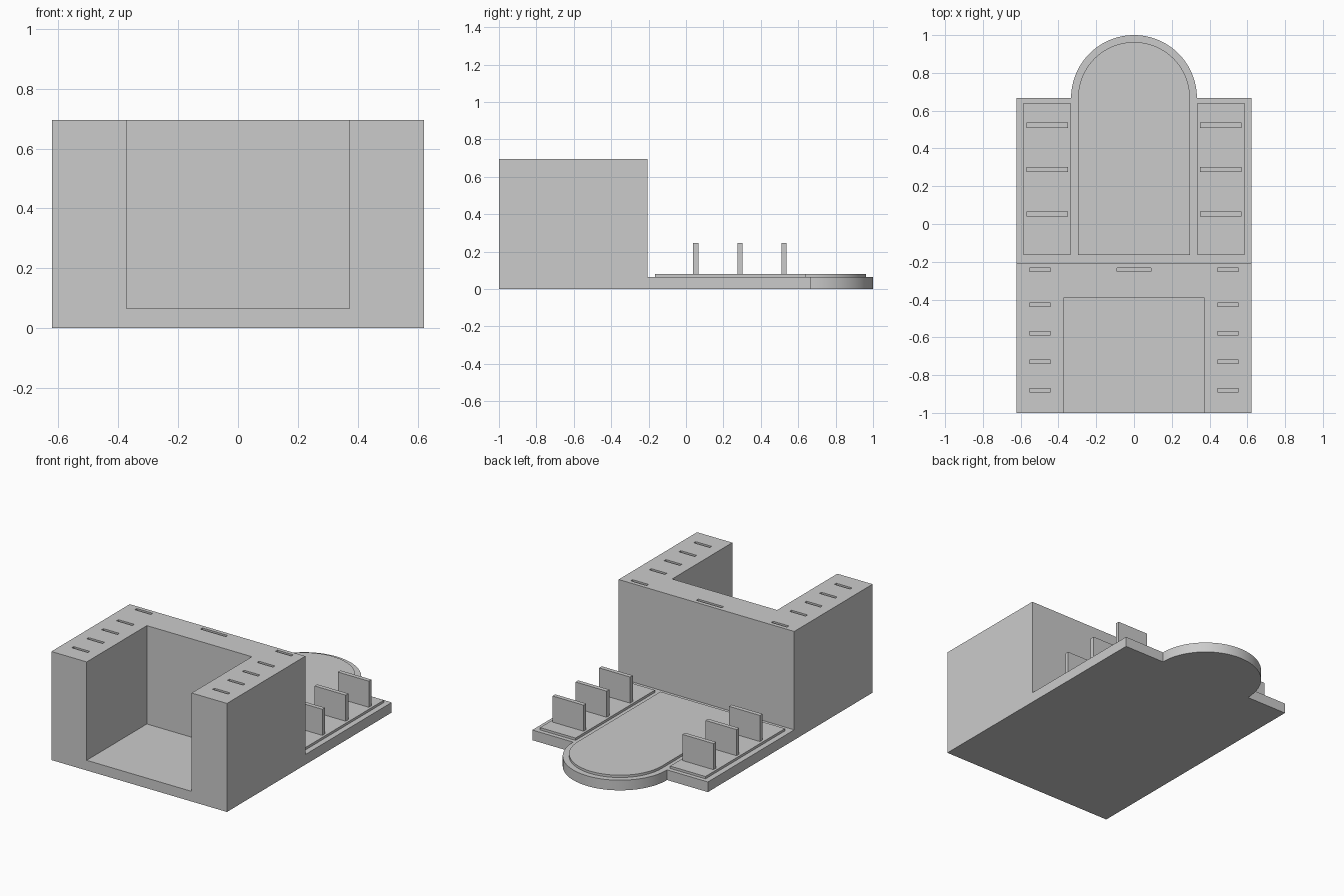
import bpy, bmesh, math

if "Cube" in bpy.data.objects:
    bpy.data.objects.remove(bpy.data.objects["Cube"])

HALF_W = 0.622      # half width of the whole model
WALL_Y = -0.207     # back face of the building
PLATE_Z = 0.065     # top of the base plate
PAD_Z = 0.08        # top of the raised pads
ROOF_Z = 0.695
ARC_Y = 0.667       # centre of the round end


def add_object(name, bm):
    bmesh.ops.recalc_face_normals(bm, faces=bm.faces)
    mesh = bpy.data.meshes.new(name)
    bm.to_mesh(mesh)
    bm.free()
    obj = bpy.data.objects.new(name, mesh)
    bpy.context.collection.objects.link(obj)
    return obj


def add_prism(bm, outline, z0, z1):
    face = bm.faces.new([bm.verts.new((x, y, z0)) for x, y in outline])
    top = bmesh.ops.extrude_face_region(bm, geom=[face], use_keep_orig=True)["geom"]
    bmesh.ops.translate(bm, vec=(0, 0, z1 - z0),
                        verts=[v for v in top if isinstance(v, bmesh.types.BMVert)])


def add_box(bm, x0, x1, y0, y1, z0, z1):
    add_prism(bm, [(x0, y0), (x1, y0), (x1, y1), (x0, y1)], z0, z1)


def box(name, *bounds):
    bm = bmesh.new()
    add_box(bm, *bounds)
    return add_object(name, bm)


def prism(name, outline, z0, z1):
    bm = bmesh.new()
    add_prism(bm, outline, z0, z1)
    obj = add_object(name, bm)
    bpy.ops.object.select_all(action="DESELECT")
    obj.select_set(True)
    bpy.context.view_layer.objects.active = obj
    bpy.ops.object.shade_smooth_by_angle(angle=math.radians(30))
    return obj


def half_circle(radius, steps=48):
    return [(radius * math.cos(math.pi * i / steps),
             ARC_Y + radius * math.sin(math.pi * i / steps)) for i in range(steps + 1)]


# U-shaped building, cut from one block
building = box("building", -HALF_W, HALF_W, -1, WALL_Y, 0, ROOF_Z)

# Courtyard and roof slot cutters
bm = bmesh.new()
add_box(bm, -0.372, 0.372, -1.1, -0.391, PLATE_Z, 0.8)
slots = [(0, -0.242, 0.09)]
for side in (-1, 1):
    slots += [(side * 0.498, y, 0.056) for y in (-0.242, -0.428, -0.579, -0.729, -0.88)]
for x, y, half in slots:
    add_box(bm, x - half, x + half, y - 0.0095, y + 0.0095, ROOF_Z - 0.04, 0.8)
cutter = add_object("building_cutter", bm)
cutter.hide_render = True
cutter.hide_viewport = True
cut = building.modifiers.new("courtyard_and_slots", "BOOLEAN")
cut.operation = "DIFFERENCE"
cut.solver = "EXACT"
cut.object = cutter

# Base plate with round end
prism("base_plate", [(-HALF_W, WALL_Y), (HALF_W, WALL_Y), (HALF_W, ARC_Y)]
      + half_circle(0.333) + [(-HALF_W, ARC_Y)], 0, PLATE_Z)

# Raised central path
prism("central_path", [(-0.296, -0.165), (0.296, -0.165)] + half_circle(0.296), PLATE_Z, PAD_Z)

# Side pads, each with three upright slabs
for side, label in ((-1, "left"), (1, "right")):
    def mirrored(name, inner, outer, *rest):
        x0, x1 = sorted((side * inner, side * outer))
        box(f"{label}_{name}", x0, x1, *rest)

    mirrored("pad", 0.335, 0.586, -0.165, 0.64, PLATE_Z, PAD_Z)
    for i, y in enumerate((0.052, 0.289, 0.523)):
        mirrored(f"slab_{i + 1}", 0.35, 0.57, y - 0.0135, y + 0.0135, PAD_Z, 0.247)
